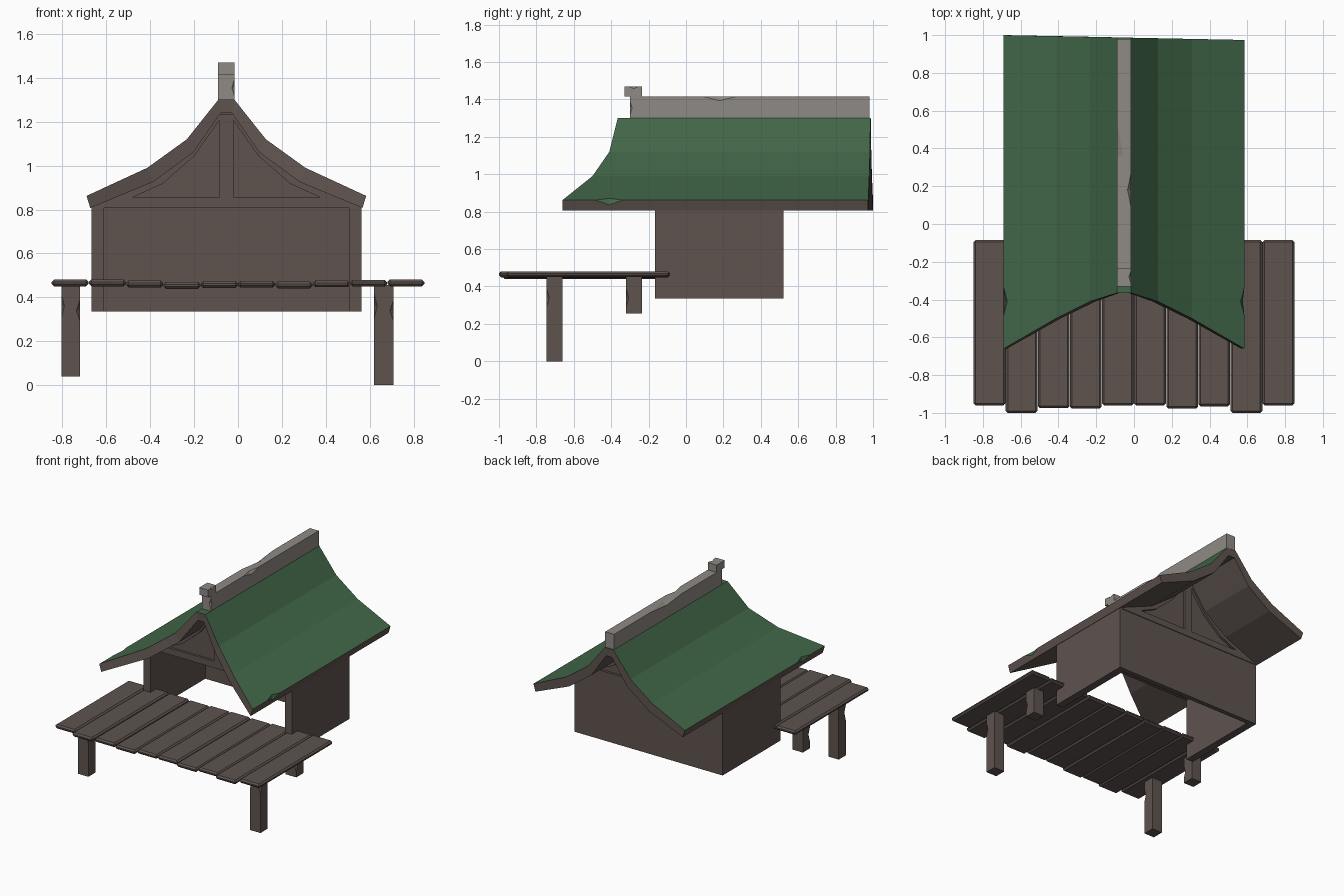
import bpy
import bmesh
from mathutils import Vector

if "Cube" in bpy.data.objects:
    bpy.data.objects.remove(bpy.data.objects["Cube"], do_unlink=True)

CX = -0.053  # centre line of the house


def material(name, rgb):
    m = bpy.data.materials.new(name)
    m.use_nodes = True
    m.diffuse_color = (*rgb, 1)
    m.node_tree.nodes["Principled BSDF"].inputs["Base Color"].default_value = (*rgb, 1)
    return m


WOOD = material("brown wood", (0.112, 0.087, 0.078))
GREEN = material("green roof", (0.054, 0.136, 0.066))
STONE = material("grey ridge", (0.275, 0.255, 0.235))


def finish(bm, name, *mats):
    bmesh.ops.recalc_face_normals(bm, faces=bm.faces)
    me = bpy.data.meshes.new(name)
    bm.to_mesh(me)
    bm.free()
    for m in mats:
        me.materials.append(m)
    ob = bpy.data.objects.new(name, me)
    bpy.context.collection.objects.link(ob)
    return ob


def box(name, x, y, z, mat, bevel=0):
    bm = bmesh.new()
    bmesh.ops.create_cube(bm, size=1)
    for v in bm.verts:
        v.co = [r[0] if c < 0 else r[1] for c, r in zip(v.co, (x, y, z))]
    if bevel:
        bmesh.ops.bevel(bm, geom=bm.edges[:], offset=bevel, segments=1, affect='EDGES')
    return finish(bm, name, mat)


def prism(name, points, y0, y1, mat, side=1):
    """Extrude an outline of (offset from centre line, z) along y."""
    bm = bmesh.new()
    face = bm.faces.new([bm.verts.new((CX + side * d, y0, z)) for d, z in points])
    ext = bmesh.ops.extrude_face_region(bm, geom=[face])["geom"]
    for v in ext:
        if isinstance(v, bmesh.types.BMVert):
            v.co.y = y1
    return finish(bm, name, mat)


def chip(ob, mid, along, a, b):
    """Knock a shallow chip out of an edge; a and b reach into its two faces."""
    mid, along, a, b = map(Vector, (mid, along, a, b))
    out = (a + b) * -0.02
    bm = bmesh.new()
    for p in (mid + along + out, mid - along + out,
              mid + a + (a - b) * 0.3, mid + b + (b - a) * 0.3):
        bm.verts.new(p)
    bmesh.ops.convex_hull(bm, input=bm.verts[:])
    cutter = finish(bm, "chip_cutter", ob.data.materials[0])
    mod = ob.modifiers.new("chip", 'BOOLEAN')
    mod.operation, mod.solver, mod.object = 'DIFFERENCE', 'EXACT', cutter
    bpy.context.view_layer.update()
    deps = bpy.context.evaluated_depsgraph_get()
    me = bpy.data.meshes.new_from_object(ob.evaluated_get(deps))
    ob.modifiers.clear()
    ob.data = me
    bpy.data.objects.remove(cutter, do_unlink=True)


# Curved roof: (offset, top z, under offset, under z, front y) from eave to ridge
half = [(0.637, 0.862, 0.62, 0.807, -0.66), (0.36, 0.99, 0.335, 0.925, -0.50),
        (0.18, 1.12, 0.15, 1.06, -0.41), (0.037, 1.30, 0.025, 1.24, -0.365)]
sections = [(-1, *p) for p in half] + [(1, *p) for p in reversed(half)]
bm = bmesh.new()
rows = []
for s, d, zt, du, zu, yf in sections:
    yb = 0.987 - 0.02 * s * d
    rows.append([bm.verts.new(c) for c in (
        (CX + s * d, yf, zt), (CX + s * d, yb, zt),
        (CX + s * du, yb, zu), (CX + s * du, yf, zu))])
for r, q in zip(rows, rows[1:]):
    for k in range(4):
        j = (k + 1) % 4
        bm.faces.new((r[k], r[j], q[j], q[k])).material_index = 0 if k == 0 else 1
for end in (rows[0], rows[-1]):
    bm.faces.new(end).material_index = 1
roof = finish(bm, "roof", GREEN, WOOD)
for s in (-1, 1):
    chip(roof, (CX + s * 0.637, -0.41, 0.862), (0, 0.075, 0),
         (-s * 0.02, 0, 0.0093), (-s * 0.008, 0, -0.026))

# Ridge cap and its raised front end
L, R = -0.09, -0.016
ridge = box("ridge_cap", (L, R), (-0.30, 0.98), (1.295, 1.415), STONE)
chip(ridge, (L, 0.36, 1.415), (0, 0.19, 0), (0.032, 0, 0), (0, 0, -0.02))
chip(ridge, (R, 0.18, 1.415), (0, 0.09, 0), (-0.018, 0, 0), (0, 0, -0.022))
chip(ridge, (R, -0.30, 1.355), (0, 0, 0.04), (-0.012, 0, 0), (0, 0.012, 0))
finial = box("ridge_finial", (L, R), (-0.33, -0.235), (1.415, 1.47), STONE)
chip(finial, (R, -0.28, 1.47), (0, 0.03, 0), (-0.012, 0, 0), (0, 0, -0.012))

# House shell: two side walls, back wall, open front and floor
for name, s in (("right_wall", -1), ("left_wall", 1)):
    xs = sorted((CX + s * 0.615, CX + s * 0.558))
    box(name, xs, (-0.165, 0.52), (0.335, 0.815), WOOD)
box("back_wall", (CX - 0.6, CX + 0.6), (0.485, 0.52), (0.335, 0.815), WOOD)

# Gables: recessed panel, tie beam, king post and curved rafters
under = [(d, z + 0.005) for _, _, d, z, _ in half]
inner = [(0.427, 0.855), (0.29, 0.918), (0.145, 1.045), (0.032, 1.207)]
for end, y_out, y_in in (("front", -0.165, -0.13), ("back", 0.525, 0.49)):
    y_panel = y_out + (y_in - y_out) * 0.5
    outline = under + [(-d, z) for d, z in reversed(under)]
    prism(end + "_gable_panel", outline, y_panel, y_in, WOOD)
    box(end + "_tie_beam", (CX - 0.6, CX + 0.6), sorted((y_out, y_in)), (0.806, 0.855), WOOD)
    box(end + "_king_post", (CX - 0.032, CX + 0.032), sorted((y_out, y_in)), (0.85, 1.235), WOOD)
    for name, s in (("right", -1), ("left", 1)):
        prism(f"{end}_{name}_rafter", under + inner[::-1], y_out, y_in, WOOD, s)

# Deck of ten uneven planks
fronts = [-0.96, -0.96, -1.0, -0.97, -0.978, -0.96, -0.96, -0.978, -0.96, -1.0]
fronts = [-0.96, -1.0, -0.975, -0.978, -0.96, -0.96, -0.978, -0.965, -1.0, -0.96]
drops = [0, 0, 0.005, 0.011, 0.007, 0.006, 0.009, 0.004, 0.001, 0]
for i, (front, drop) in enumerate(zip(fronts, drops)):
    x = -0.85 + 0.17 * i
    box(f"deck_plank_{i + 1}", (x + 0.001, x + 0.169), (front, -0.085),
        (0.45 - drop, 0.481 - drop), WOOD, 0.011)

# Deck legs, long in front and short behind
for side, x0, x1, foot in (("right", -0.805, -0.72, 0.04), ("left", 0.62, 0.708, 0)):
    for end, y0, y1, z0 in (("front", -0.745, -0.66, foot), ("back", -0.32, -0.235, 0.255)):
        leg = box(f"{end}_{side}_leg", (x0, x1), (y0, y1), (z0, 0.455), WOOD)
        chip(leg, (x0, y0, 0.36), (0, 0, 0.06), (0.014, 0, 0), (0, 0.02, 0))
        chip(leg, (x1, y0, 0.34), (0, 0, 0.05), (-0.016, 0, 0), (0, 0.014, 0))
